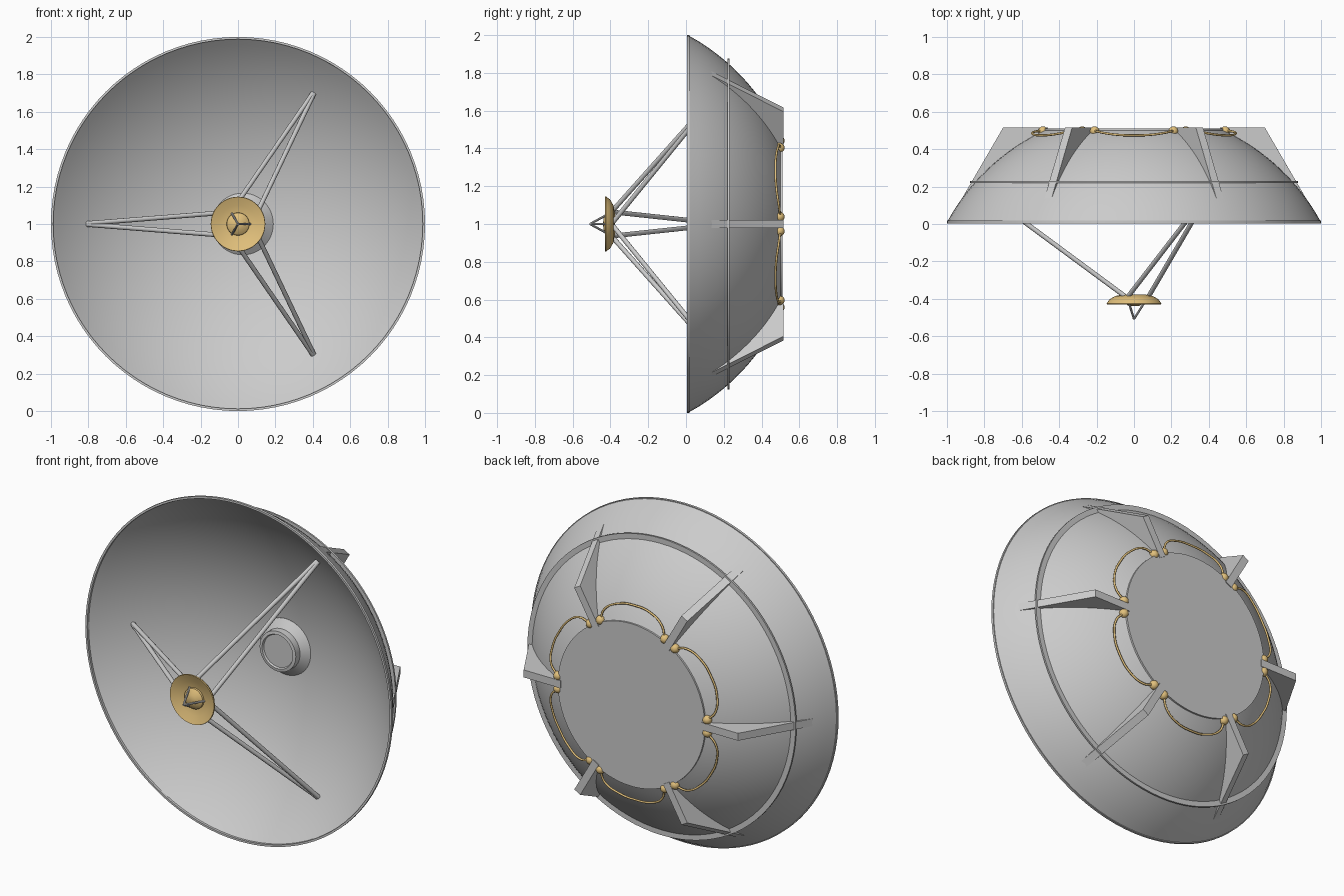
import bpy, bmesh, math
from mathutils import Vector

if "Cube" in bpy.data.objects:
    bpy.data.objects.remove(bpy.data.objects["Cube"])

gold = bpy.data.materials.new("gold")
gold.diffuse_color = (0.76, 0.53, 0.2, 1)
gold.use_nodes = True
gold.node_tree.nodes["Principled BSDF"].inputs["Base Color"].default_value = gold.diffuse_color


def pt(r, deg, y, side=0.0):
    """Point at radius r and angle around the dish axis, shifted sideways."""
    a = math.radians(deg)
    return Vector((r * math.cos(a) - side * math.sin(a), y,
                   1 + r * math.sin(a) + side * math.cos(a)))


def finish(name, bm, mat=None, smooth=True):
    bmesh.ops.remove_doubles(bm, verts=bm.verts, dist=1e-5)
    bmesh.ops.recalc_face_normals(bm, faces=bm.faces)
    me = bpy.data.meshes.new(name)
    bm.to_mesh(me)
    bm.free()
    ob = bpy.data.objects.new(name, me)
    bpy.context.collection.objects.link(ob)
    if mat:
        me.materials.append(mat)
    if smooth:
        bpy.ops.object.select_all(action='DESELECT')
        ob.select_set(True)
        bpy.context.view_layer.objects.active = ob
        bpy.ops.object.shade_smooth_by_angle(angle=math.radians(35))
    return ob


def lathe(name, profile, mat=None, closed=False, n=96, x=0.0):
    """Spin (radius, y) points around the dish axis."""
    bm = bmesh.new()
    vs = [bm.verts.new((x + r, y, 1)) for r, y in profile]
    edges = [bm.edges.new(p) for p in zip(vs, vs[1:])]
    if closed:
        edges.append(bm.edges.new((vs[-1], vs[0])))
    bmesh.ops.spin(bm, geom=vs + edges, cent=(x, 0, 1), axis=(0, 1, 0),
                   angle=math.tau, steps=n, use_duplicate=False)
    return finish(name, bm, mat)


def rod(name, a, b, radius, n=12):
    bm = bmesh.new()
    d = b - a
    bmesh.ops.create_cone(bm, cap_ends=True, segments=n, radius1=radius,
                          radius2=radius, depth=d.length)
    rot = d.to_track_quat('Z', 'Y').to_matrix().to_4x4()
    bmesh.ops.transform(bm, matrix=rot, verts=bm.verts)
    bmesh.ops.translate(bm, vec=(a + b) / 2, verts=bm.verts)
    return finish(name, bm)


def cap(r, radius):
    """Depth of a spherical cap whose rim has radius 1 at y = 0.01."""
    return 0.01 + math.sqrt(radius**2 - r * r) - math.sqrt(radius**2 - 1)


R_IN, R_OUT, PLATE = 1.42, 1.137, 0.48

# Dish shell: shallow inside, deeper outside
inner = [(i / 24, cap(i / 24, R_IN)) for i in range(25)]
outer = [(1 - (1 - PLATE) * i / 16, cap(1 - (1 - PLATE) * i / 16, R_OUT)) for i in range(1, 17)]
lathe("dish", inner + outer)
lathe("dish_rim", [(0.988, 0.004), (1, 0.004), (1, 0.018), (0.988, 0.018)], closed=True)
lathe("back_plate", [(0, 0.49), (PLATE, 0.49), (PLATE, 0.51), (0, 0.51)])
lathe("back_ring", [(0.84, 0.219), (0.876, 0.219), (0.876, 0.229), (0.84, 0.229)], closed=True)

# Feed hub inside the dish
lathe("feed_hub", [(0.16, 0.44), (0.165, 0.41), (0.118, 0.375), (0.118, 0.335),
                   (0.1, 0.332), (0.095, 0.342), (0, 0.342)], n=48, x=0.025)

# Six back ribs
arc = [0.46 + 0.53 * i / 12 for i in range(13)]
rib = [(0.992, 0.012), (0.7, 0.515), (0.46, 0.515)] + [(r, cap(r, R_OUT) - 0.012) for r in arc]
for k in range(6):
    bm = bmesh.new()
    sides = [[bm.verts.new(pt(r, 60 * k, y, s)) for r, y in rib] for s in (-0.022, 0.022)]
    for s in sides:
        bm.faces.new(s)
    for i in range(len(rib)):
        j = (i + 1) % len(rib)
        bm.faces.new((sides[0][i], sides[0][j], sides[1][j], sides[1][i]))
    finish(f"back_rib_{k + 1}", bm, smooth=False)

# Gold connectors either side of each rib, and cables between ribs
for k in range(6):
    for s in (-1, 1):
        bm = bmesh.new()
        bmesh.ops.create_uvsphere(bm, u_segments=16, v_segments=10, radius=0.026)
        bmesh.ops.translate(bm, vec=pt(0.487, 60 * k, 0.496, s * 0.038), verts=bm.verts)
        finish(f"connector_{k + 1}_{'a' if s < 0 else 'b'}", bm, gold)
    cu = bpy.data.curves.new(f"cable_{k + 1}", 'CURVE')
    cu.dimensions = '3D'
    cu.bevel_depth = 0.006
    cu.bevel_resolution = 2
    cu.resolution_u = 8
    path = [(0.49, 4.5, 0.5), (0.545, 10, 0.492), (0.57, 20, 0.478), (0.573, 30, 0.474),
            (0.57, 40, 0.478), (0.545, 50, 0.492), (0.49, 55.5, 0.5)]
    sp = cu.splines.new('BEZIER')
    sp.bezier_points.add(len(path) - 1)
    for bp, (r, a, y) in zip(sp.bezier_points, path):
        bp.co = pt(r, a + 60 * k, y)
        bp.handle_left_type = bp.handle_right_type = 'AUTO'
    cu.materials.append(gold)
    bpy.context.collection.objects.link(bpy.data.objects.new(cu.name, cu))

# Three V-shaped strut pairs holding the small reflector
for k, a in enumerate((60, 180, 300)):
    for s in (-1, 1):
        rod(f"strut_{k + 1}_{'a' if s < 0 else 'b'}", pt(0.805, a, 0.172, s * 0.003),
            pt(0.05, a, -0.385, s * 0.063), 0.0125)

# Small gold reflector, its feed cone and the tripod tip
lathe("small_reflector", [(0, -0.376), (0.06, -0.377), (0.1, -0.385), (0.13, -0.402),
                          (0.146, -0.424), (0.144, -0.43), (0.138, -0.428),
                          (0.1, -0.412), (0.05, -0.402), (0, -0.4)], gold, n=48)
lathe("feed_cone", [(0.062, -0.395), (0.06, -0.415), (0.03, -0.437), (0, -0.439)], gold, n=32)
for k in range(3):
    rod(f"tripod_leg_{k + 1}", pt(0.065, 120 * k, -0.405), pt(0.0, 0, -0.508), 0.006, 8)
